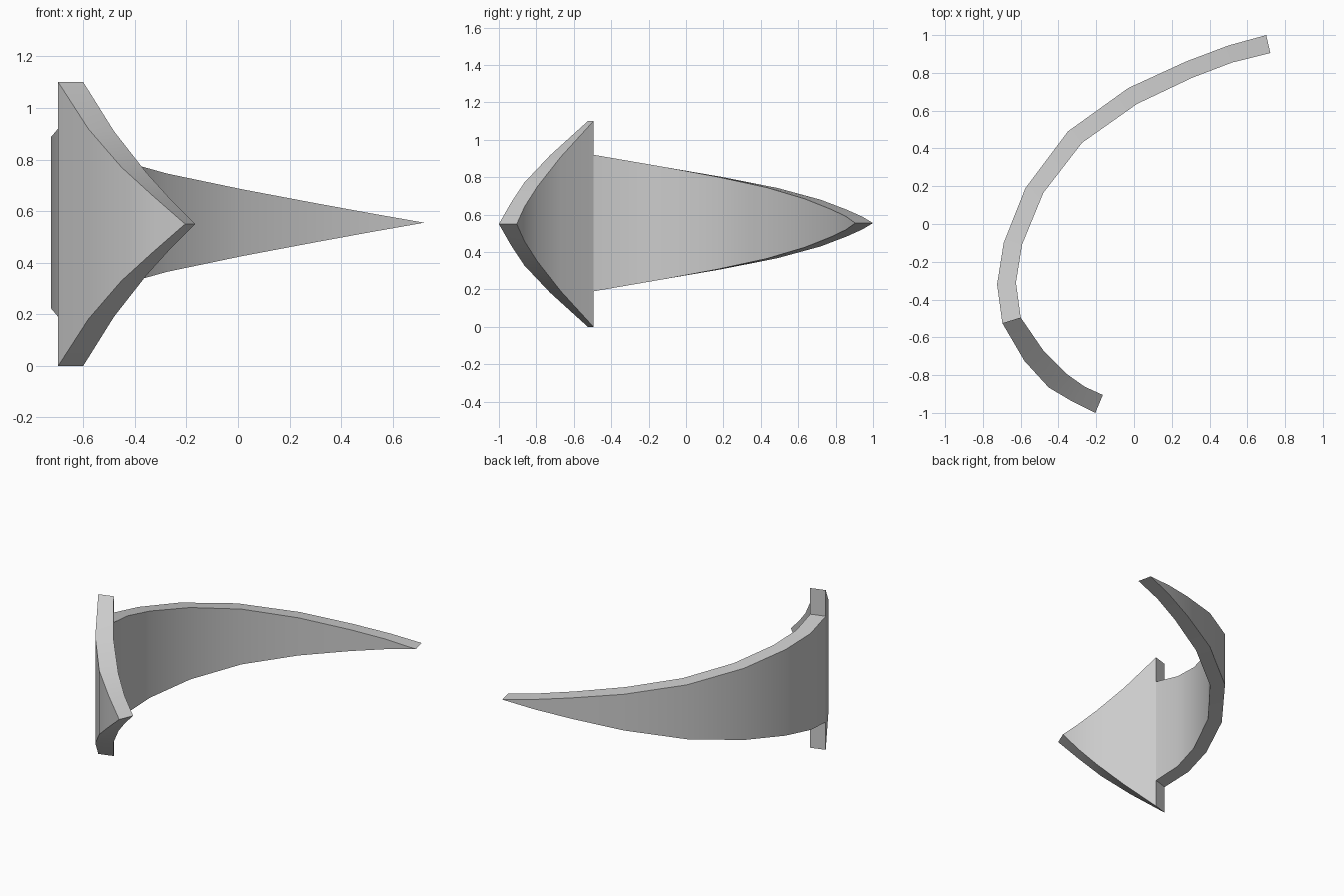
import bpy, bmesh
from mathutils import Vector

if "Cube" in bpy.data.objects:
    bpy.data.objects.remove(bpy.data.objects["Cube"])

# Plan-view paths, each running from the tip to the junction
SHAFT_OUT = [(.70, 1.0), (.50, .945), (.275, .86), (-.03, .72), (-.35, .49),
             (-.575, .19), (-.69, -.10), (-.725, -.32), (-.697, -.525)]
SHAFT_IN = [(.722, .905), (.52, .855), (.31, .775), (.015, .635), (-.275, .43),
            (-.48, .165), (-.593, -.11), (-.625, -.31), (-.60, -.495)]
HEAD_OUT = [(-.205, -1.0), (-.33, -.938), (-.452, -.865), (-.58, -.725), (-.697, -.525)]
HEAD_IN = [(-.165, -.905), (-.26, -.862), (-.355, -.795), (-.48, -.67), (-.60, -.495)]

bm = bmesh.new()


def edge_pair(path, half, mid):
    """Top and bottom vertices, widening in proportion to distance from the tip."""
    pts = [Vector(p) for p in path]
    dist = [0.0]
    for a, b in zip(pts, pts[1:]):
        dist.append(dist[-1] + (b - a).length)
    tip = bm.verts.new((*pts[0], mid))
    top, bot = [tip], [tip]
    for p, d in zip(pts[1:], dist[1:]):
        h = half * d / dist[-1]
        top.append(bm.verts.new((*p, mid + h)))
        bot.append(bm.verts.new((*p, mid - h)))
    return top, bot


def strip(a, b):
    for i in range(len(a) - 1):
        quad = list(dict.fromkeys((a[i], a[i + 1], b[i + 1], b[i])))
        bm.faces.new(quad)


def blade(outer, inner, half, mid):
    """Thick tapering curved blade, open at its wide end."""
    ot, ob = edge_pair(outer, half, mid)
    it, ib = edge_pair(inner, half, mid)
    for a, b in ((ot, ob), (it, ib), (ot, it), (ob, ib)):
        strip(a, b)
    return ot[-1], it[-1], ob[-1], ib[-1]


# Long tapering shaft and broad arrow head
s = blade(SHAFT_OUT, SHAFT_IN, .365, .555)
h = blade(HEAD_OUT, HEAD_IN, .55, .55)

# Barb shoulders, and the flush faces joining shaft to head
bm.faces.new((h[0], h[1], s[1], s[0]))
bm.faces.new((h[2], h[3], s[3], s[2]))
bmesh.ops.recalc_face_normals(bm, faces=bm.faces[:])

me = bpy.data.meshes.new("curved_arrow")
bm.to_mesh(me)
bm.free()
arrow = bpy.data.objects.new("curved_arrow", me)
bpy.context.collection.objects.link(arrow)
bpy.context.view_layer.objects.active = arrow
arrow.select_set(True)
bpy.ops.object.shade_smooth_by_angle()
